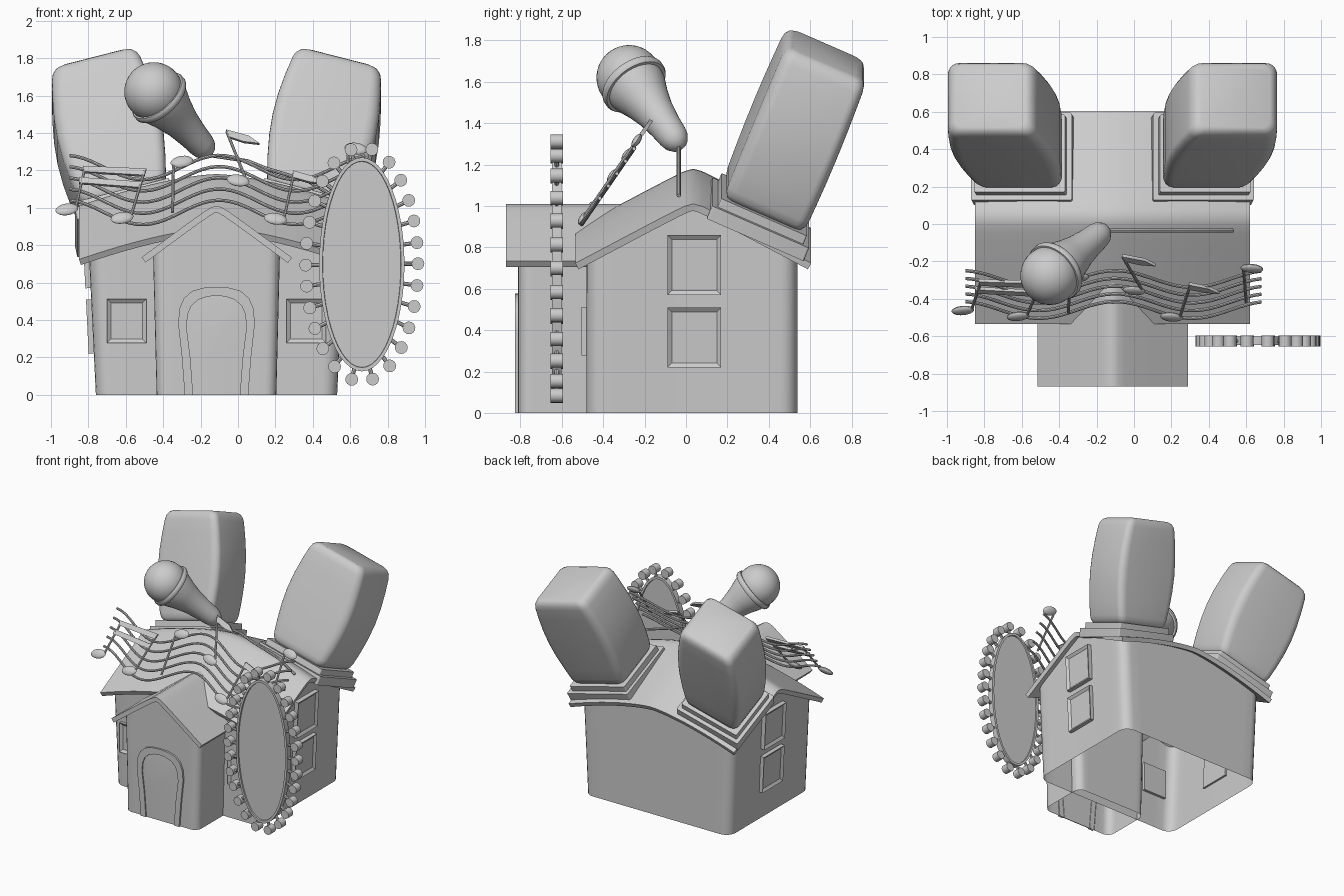
import bpy, bmesh, math
from mathutils import Vector, Matrix

if "Cube" in bpy.data.objects:
    bpy.data.objects.remove(bpy.data.objects["Cube"])

grey = bpy.data.materials.new("light_grey")
grey.diffuse_color = (0.6, 0.6, 0.6, 1)
grey.use_nodes = True
grey.node_tree.nodes["Principled BSDF"].inputs["Base Color"].default_value = grey.diffuse_color
CX = -0.115                                   # centre line of the house


def finish(name, bm):
    bmesh.ops.recalc_face_normals(bm, faces=bm.faces)
    me = bpy.data.meshes.new(name)
    bm.to_mesh(me)
    bm.free()
    ob = bpy.data.objects.new(name, me)
    me.materials.append(grey)
    bpy.context.collection.objects.link(ob)
    return ob


def outline(hx, hy, r, n=14):
    """Rounded rectangle, with subdivided sides."""
    pts = []
    for k, (sx, sy) in enumerate([(1, 1), (-1, 1), (-1, -1), (1, -1)]):
        for i in range(6):
            a = math.pi / 2 * (k + i / 5)
            pts.append(Vector((sx * (hx - r) + r * math.cos(a), sy * (hy - r) + r * math.sin(a))))
        nx, ny = [(-1, 1), (-1, -1), (1, -1), (1, 1)][k]
        a = math.pi / 2 * (k + 1)
        end = Vector((nx * (hx - r) + r * math.cos(a), ny * (hy - r) + r * math.sin(a)))
        start = pts[-1].copy()
        pts += [start.lerp(end, i / n) for i in range(1, n)]
    return pts


def loft(name, rings, caps=True, closed=True):
    bm = bmesh.new()
    vs = [[bm.verts.new(p) for p in ring] for ring in rings]
    n = len(vs[0])
    for a, b in zip(vs, vs[1:]):
        for i in range(n if closed else n - 1):
            j = (i + 1) % n
            bm.faces.new((a[i], a[j], b[j], b[i]))
    if caps:
        bm.faces.new(vs[0])
        bm.faces.new(vs[-1])
    return finish(name, bm)


def tube(name, pts, r=0.009):
    cu = bpy.data.curves.new(name, 'CURVE')
    cu.dimensions = '3D'
    cu.bevel_depth, cu.bevel_resolution, cu.use_fill_caps = r, 2, True
    sp = cu.splines.new('POLY')
    sp.points.add(len(pts) - 1)
    for p, q in zip(sp.points, pts):
        p.co = (*q, 1)
    cu.materials.append(grey)
    ob = bpy.data.objects.new(name, cu)
    bpy.context.collection.objects.link(ob)


def soft(d, e):
    return math.sqrt(d * d + e * e) - e


def roof_z(x, y):                             # saddle-backed main roof
    t = abs(x - CX) / 0.735
    return 1.18 - 0.53 * soft(y - 0.035, 0.03) - 0.17 * t ** 1.5


def porch_z(x, y):
    return 1.01 - 0.74 * soft(x - CX, 0.03)


def walls(name, cy, hx, hy, r, flare, zf):
    pts = outline(hx, hy, r)
    low = [(CX + p.x, cy + p.y, 0) for p in pts]
    top = [(CX + p.x * flare, cy + p.y, zf(CX + p.x * flare, cy + p.y) - 0.02) for p in pts]
    loft(name, [low, top], caps=False)


def roof(name, x0, x1, y0, y1, zf, n=28):
    rows = []
    for j in range(n + 1):
        y = y0 + (y1 - y0) * j / n
        rows.append([(x, y, zf(x, y)) for x in [x0 + (x1 - x0) * i / n for i in range(n + 1)]])
    ob = loft(name, rows, caps=False, closed=False)
    if ob.data.polygons[0].normal.z < 0:
        ob.data.flip_normals()
    m = ob.modifiers.new("thickness", 'SOLIDIFY')
    m.thickness, m.offset = 0.035, -1


# House and porch shells
walls("house_walls", 0.028, 0.645, 0.51, 0.08, 1.06, roof_z)
walls("porch_walls", -0.605, 0.32, 0.207, 0.06, 1.06, porch_z)
roof("main_roof", -0.85, 0.62, -0.535, 0.605, roof_z)
roof("porch_roof", -0.515, 0.288, -0.87, -0.3, porch_z)


# Windows: framed boxes with a recessed pane
def window(name, loc, w, h, rot):
    bm = bmesh.new()
    bmesh.ops.create_cube(bm, size=1, matrix=Matrix.Diagonal((w, 0.045, h, 1)))
    front = [f for f in bm.faces if f.normal.y < -0.9]
    bmesh.ops.inset_region(bm, faces=front, thickness=0.03)
    bmesh.ops.translate(bm, verts=front[0].verts, vec=(0, 0.015, 0))
    bmesh.ops.transform(bm, matrix=Matrix.Translation(loc) @ rot, verts=bm.verts)
    finish(name, bm)


for s, side in ((-1, "left"), (1, "right")):
    window(side + "_front_window", (CX + s * 0.48, -0.483, 0.395), 0.21, 0.235, Matrix.Identity(4))
    for z, lvl in ((0.365, "lower"), (0.715, "upper")):
        rot = Matrix.Rotation(s * math.radians(2.8), 4, 'Y') @ Matrix.Rotation(s * math.pi / 2, 4, 'Z')
        window(f"{side}_{lvl}_window", (CX + s * (0.65 + 0.05 * z), 0.04, z), 0.26, 0.29, rot)

# Arched door frame and door
OUT = [(.17, 0), (.185, .2), (.205, .38), (.198, .46), (.175, .515), (.13, .555), (.07, .572), (0, .577)]
INN = [(.125, 0), (.14, .2), (.16, .36), (.154, .43), (.135, .475), (.1, .507), (.05, .525), (0, .53)]


def arch(pts, y):
    full = [(-a, z) for a, z in pts] + [(a, z) for a, z in reversed(pts[:-1])]
    return [(CX + a, y, z) for a, z in full]


loft("door_frame", [arch(OUT, -0.805), arch(OUT, -0.826), arch(INN, -0.826), arch(INN, -0.805)],
     caps=False, closed=False)
loft("door", [arch(OUT, -0.81), arch(INN, -0.816)])

# Loudspeakers leaning back and outwards on stepped plinths
for s, side in ((-1, "left"), (1, "right")):
    U, V, W = Vector((0.45, 0, -s * 0.115)), Vector((0, 0.39, -0.17)), Vector((s * 0.16, 0.305, 0.735))
    base = Vector((CX + s * 0.495, 0.375, 1.0))

    def slab(name, levels, r):
        sec = outline(0.5, 0.5, r, 2)
        loft(name, [[base + U * (p.x * sx) + V * (p.y * sy) + W * w for p in sec]
                    for w, sx, sy in levels])

    levels = []
    for w, k in ((0, .84), (.012, .92), (.04, .98), (.08, 1), (.2, 1), (.35, 1), (.5, 1), (.65, 1),
                 (.8, 1), (.92, 1), (.96, .98), (.988, .92), (1, .84)):
        b = math.sin(math.pi * w)
        levels.append((w, k * (1 + 0.22 * b), k * (1 + 0.03 * b)))
    slab(side + "_speaker", levels, 0.12)
    slab(side + "_upper_plinth", [(-.05, 1.08, 1.06), (0.01, 1.08, 1.06)], 0.02)
    slab(side + "_lower_plinth", [(-.13, 1.2, 1.2), (-.045, 1.2, 1.2)], 0.02)

# Microphone, lathed along its leaning axis
head = Vector((-0.45, -0.275, 1.62))
axis = Vector((0.265, 0.22, -0.295))
rot = axis.to_track_quat('Z', 'Y')


def lathe(name, prof, n=32):
    loft(name, [[head + rot @ Vector((r * math.cos(2 * math.pi * i / n), r * math.sin(2 * math.pi * i / n), d))
                 for i in range(n)] for d, r in prof])


lathe("microphone_head", [(-0.158 * math.cos(a), max(0.158 * math.sin(a), 0.002))
                          for a in [math.pi * i / 20 for i in range(14)]])
lathe("microphone_collar", [(.03, .14), (.03, .164), (.04, .169), (.06, .169), (.07, .162), (.07, .14)])
lathe("microphone_handle", [(.05, .15), (.1, .143), (.17, .118), (.26, .094), (.36, .079), (.43, .073),
                            (.465, .066), (.495, .048), (.512, .025), (.517, .004)])
tube("microphone_cable", [(x, -0.035, z) for x, z in
                          ((-.15, 1.28), (-.05, 1.265), (.05, 1.25), (.15, 1.21), (.25, 1.18), (.38, 1.14), (.53, 1.05))], 0.01)


# Music staff: five waving lines on a leaning plane
def on_plane(x, z, lift=0):
    return Vector((x, -0.525 + (z - 0.88) * 0.69 - lift, z + lift * 0.6))


for k in range(5):
    tube(f"staff_line_{k + 1}", [on_plane(x, 0.975 + 0.06 * k + 0.065 * math.cos(2 * math.pi * (x + 0.1) / 0.82))
                                 for x in [-0.9 + 1.58 * i / 40 for i in range(41)]])

# Notes: flattened heads and stems
NOTES = [(-.915, .985, -.82, 1.2), (-.62, .94, -.5, 1.19), (-.3, 1.24, -.35, .97),
         (0, 1.14, -.06, 1.4), (.2, .935, .3, 1.18), (.63, 1.31, .6, 1.05)]
up = Vector((0, 0.568, 0.823))
for k, (x, z, sx, sz) in enumerate(NOTES):
    bm = bmesh.new()
    m = Matrix(((1, 0, 0), (0, up.y, -up.z), (0, up.z, up.y))).to_4x4()
    m = Matrix.Translation(on_plane(x, z, 0.01)) @ m @ Matrix.Rotation(-0.2 if k > 2 else 0.2, 4, 'Z')
    bmesh.ops.create_uvsphere(bm, u_segments=16, v_segments=8, radius=1,
                              matrix=m @ Matrix.Diagonal((0.062, 0.036, 0.018, 1)))
    finish(f"note_head_{k + 1}", bm)
    side = 0.045 if sz > z else -0.045
    tube(f"note_stem_{k + 1}", [on_plane(x + side, z, 0.01), on_plane(sx, sz, 0.01)], 0.008)


def strip(name, pts):
    loft(name, [[on_plane(x, z, l) for x, z in pts] for l in (0, 0.016)])


strip("note_beam_top", [(-.83, 1.215), (-.49, 1.2), (-.5, 1.165), (-.83, 1.185)])
strip("note_beam_low", [(-.85, 1.155), (-.52, 1.13), (-.53, 1.1), (-.85, 1.125)])
strip("note_flag_middle", [(-.065, 1.41), (.06, 1.375), (.115, 1.335), (.03, 1.345), (-.045, 1.37)])
strip("note_flag_right", [(.295, 1.19), (.4, 1.16), (.46, 1.12), (.38, 1.13), (.29, 1.155)])

# Oval tambourine with jingles spaced evenly around the rim
TX, TZ = 0.662, 0.697


def oval(rx, rz, y, n=48):
    return [(TX + rx * math.cos(2 * math.pi * i / n), y, TZ + rz * math.sin(2 * math.pi * i / n)) for i in range(n)]


loft("tambourine", [oval(.208, .55, -.638), oval(.21, .552, -.648), oval(.228, .572, -.648),
                    oval(.228, .572, -.602), oval(.21, .552, -.602), oval(.208, .55, -.612)])
dense = [Vector(p) for p in oval(.3, .625, -.625, 1040)]
dist = [0]
for a, b in zip(dense, dense[1:] + dense[:1]):
    dist.append(dist[-1] + (b - a).length)
for k in range(26):
    i = next(i for i, d in enumerate(dist) if d >= dist[-1] * (k + 0.01) / 26) % 1040
    p = dense[i]
    bm = bmesh.new()
    bmesh.ops.create_cone(bm, cap_ends=True, segments=16, radius1=0.034, radius2=0.034, depth=0.06,
                          matrix=Matrix.Translation(p) @ Matrix.Rotation(math.pi / 2, 4, 'X'))
    finish(f"jingle_{k + 1}", bm)
    a = 2 * math.pi * i / 1040
    tube(f"jingle_pin_{k + 1}", [p, (TX + .22 * math.cos(a), -.625, TZ + .565 * math.sin(a))], 0.011)

# Convert everything to mesh and smooth
bpy.ops.object.select_all(action='SELECT')
bpy.context.view_layer.objects.active = bpy.data.objects["house_walls"]
bpy.ops.object.convert(target='MESH')
bpy.ops.object.shade_smooth_by_angle(angle=math.radians(35))
